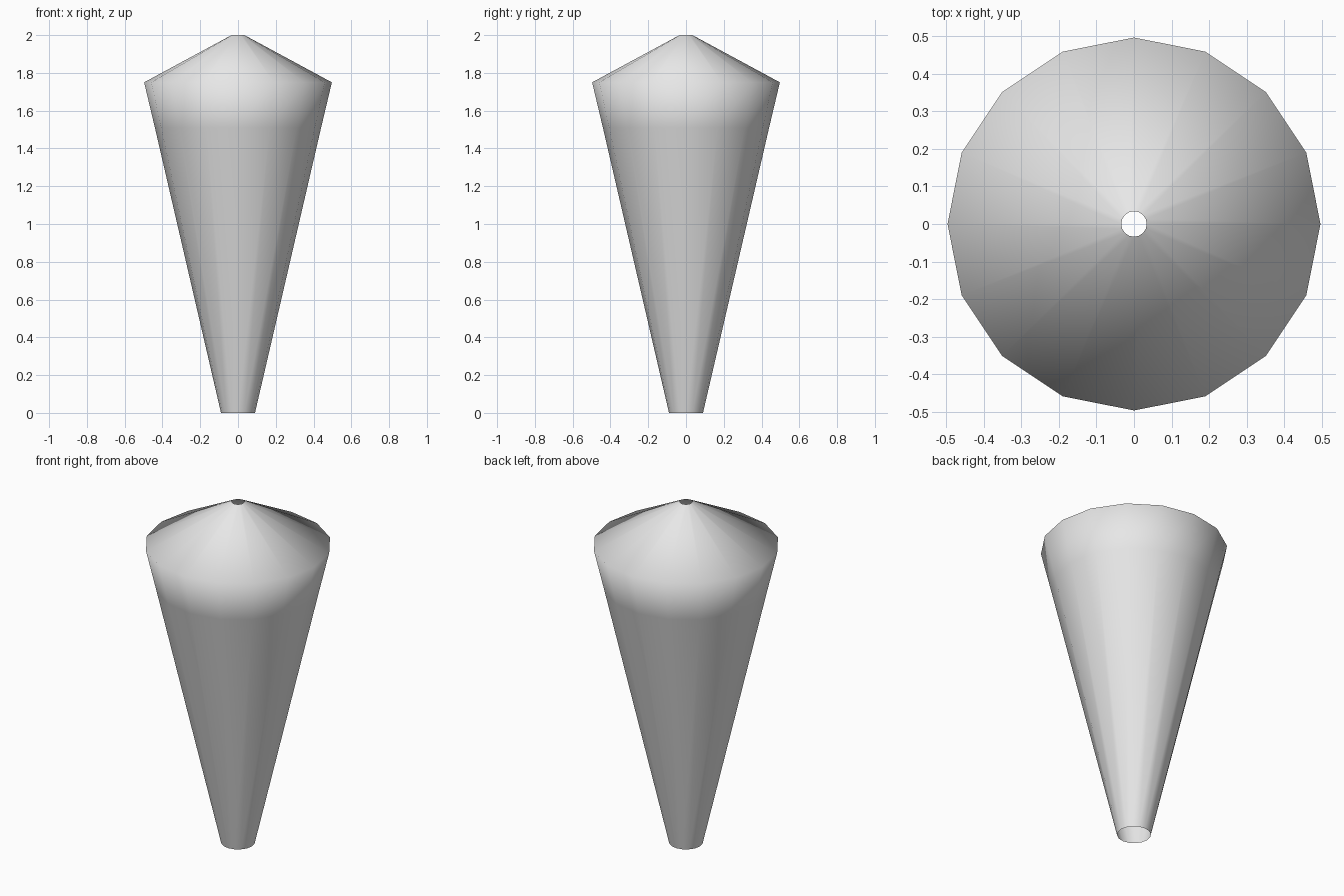
import bpy
import bmesh
import math

cube = bpy.data.objects.get("Cube")
if cube:
    bpy.data.objects.remove(cube, do_unlink=True)

SIDES = 16
# Radius and height of each ring, from the open base to the open tip
PROFILE = [(0.09, 0.0), (0.44, 1.51), (0.497, 1.75), (0.034, 2.0)]

# Plain light grey
grey = bpy.data.materials.new("light_grey")
grey.use_nodes = True
colour = (0.8, 0.8, 0.8, 1.0)
grey.diffuse_color = colour
grey.node_tree.nodes["Principled BSDF"].inputs["Base Color"].default_value = colour

# Tapered shell with a conical cap, open at both ends
bm = bmesh.new()
rings = []
for radius, z in PROFILE:
    angles = [2 * math.pi * i / SIDES for i in range(SIDES)]
    rings.append([bm.verts.new((radius * math.cos(a), radius * math.sin(a), z)) for a in angles])
for low, high in zip(rings, rings[1:]):
    for i in range(SIDES):
        j = (i + 1) % SIDES
        face = bm.faces.new((low[i], low[j], high[j], high[i]))
        face.smooth = True

mesh = bpy.data.meshes.new("tapered_shell")
bm.to_mesh(mesh)
bm.free()
mesh.materials.append(grey)
shell = bpy.data.objects.new("tapered_shell", mesh)
bpy.context.collection.objects.link(shell)
